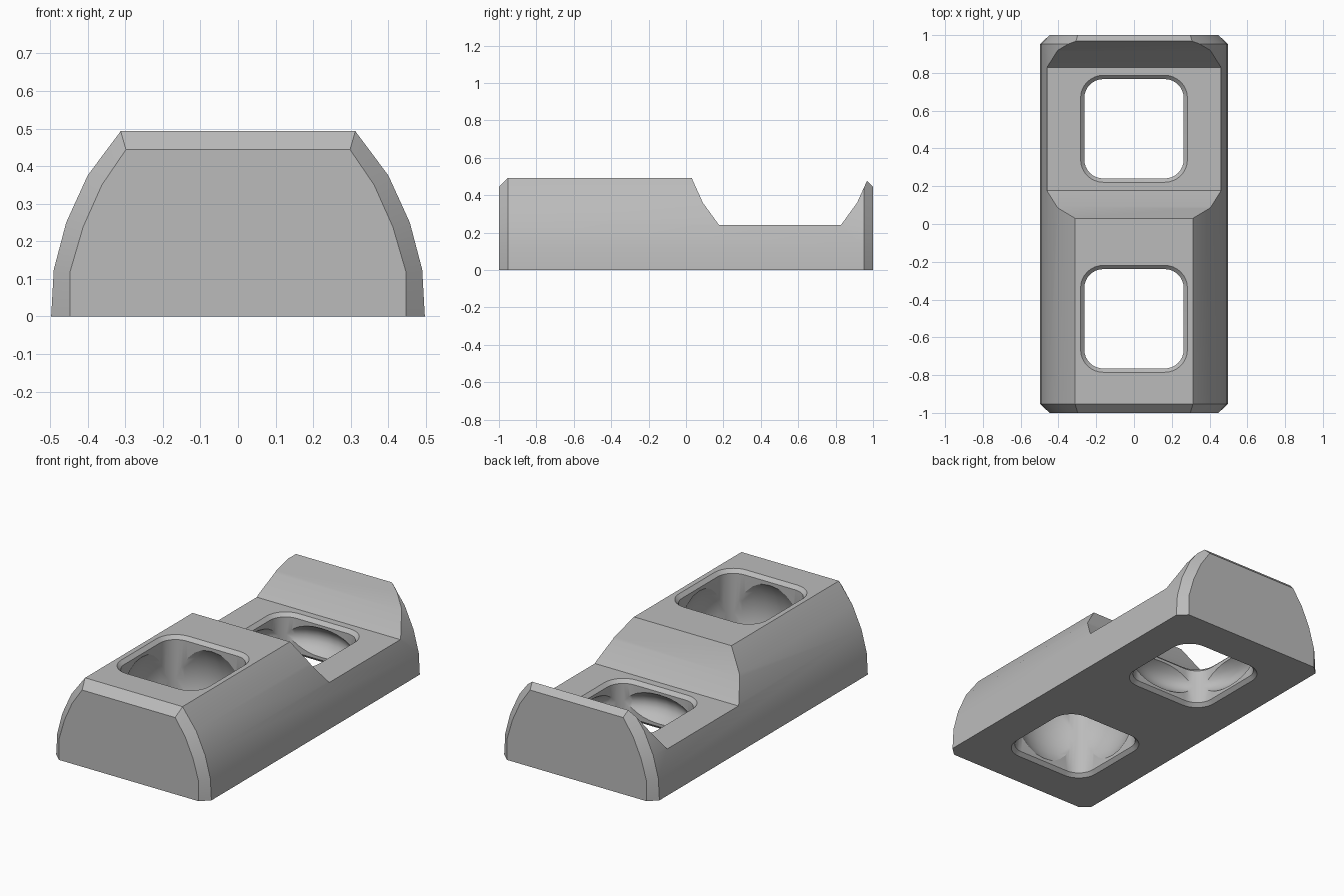
import bpy, bmesh, math
from mathutils import Matrix

if "Cube" in bpy.data.objects:
    bpy.data.objects.remove(bpy.data.objects["Cube"])

grey = bpy.data.materials.new("light grey")
grey.diffuse_color = (0.5, 0.5, 0.5, 1)
grey.use_nodes = True
grey.node_tree.nodes["Principled BSDF"].inputs["Base Color"].default_value = grey.diffuse_color


def make_object(name, bm):
    bmesh.ops.recalc_face_normals(bm, faces=bm.faces)
    mesh = bpy.data.meshes.new(name)
    bm.to_mesh(mesh)
    bm.free()
    mesh.materials.append(grey)
    obj = bpy.data.objects.new(name, mesh)
    bpy.context.collection.objects.link(obj)
    return obj


def loft(name, sections):
    """Skin a list of matching closed rings and cap both ends."""
    bm = bmesh.new()
    rings = [[bm.verts.new(p) for p in ring] for ring in sections]
    for a, b in zip(rings, rings[1:]):
        for i in range(len(a)):
            j = (i + 1) % len(a)
            bm.faces.new((a[i], a[j], b[j], b[i]))
    bm.faces.new(rings[0])
    bm.faces.new(rings[-1])
    return make_object(name, bm)


def cut(target, cutter):
    """Subtract a cutter and discard it."""
    mod = target.modifiers.new("cut", 'BOOLEAN')
    mod.operation = 'DIFFERENCE'
    mod.solver = 'EXACT'
    mod.object = cutter
    bpy.context.view_layer.objects.active = target
    bpy.ops.object.modifier_apply(modifier=mod.name)
    bpy.data.objects.remove(cutter)


def body_ring(half, y):
    pts = half + [(-x, z) for x, z in reversed(half)]
    return [(x, y, z) for x, z in pts]


def square_ring(half, radius, cy, z, steps=8):
    """Rounded square ring around (0, cy)."""
    pts = []
    for q, (sx, sy) in enumerate([(1, 1), (-1, 1), (-1, -1), (1, -1)]):
        for k in range(steps + 1):
            a = math.pi / 2 * (q + k / steps)
            pts.append((sx * (half - radius) + radius * math.cos(a),
                        cy + sy * (half - radius) + radius * math.sin(a), z))
    return pts


# Domed body with bevelled ends
full = [(0.497, 0), (0.49, 0.125), (0.457, 0.25), (0.40, 0.375), (0.312, 0.493)]
end = [(0.447, 0), (0.447, 0.118), (0.412, 0.238), (0.362, 0.35), (0.298, 0.444)]
body = loft("body", [body_ring(end, -1), body_ring(full, -0.953),
                     body_ring(full, 0.953), body_ring(end, 1)])

# Step cut across the rear half
step = [(0.005, 0.545), (0.03, 0.493), (0.09, 0.36), (0.177, 0.24),
        (0.828, 0.24), (0.915, 0.36), (0.975, 0.493), (1.0, 0.545)]
cut(body, loft("step_cutter", [[(x, y, z) for y, z in step] for x in (-0.7, 0.7)]))

# Two rounded square wells with bevelled rims and scooped inner walls
for cy, top in ((-0.502, 0.493), (0.504, 0.24)):
    levels = [(-0.01, 0.03), (0.02, 0), (top - 0.02, 0), (top + 0.01, 0.03)]
    cut(body, loft("well_cutter", [square_ring(0.263 + o, 0.1 + o, cy, z) for z, o in levels]))
    bm = bmesh.new()
    bmesh.ops.create_uvsphere(bm, u_segments=32, v_segments=16, radius=1)
    depth = 0.33 * (top / 2 - 0.035) / 0.2
    bmesh.ops.transform(bm, verts=bm.verts, matrix=Matrix.Translation((0, cy, top / 2))
                        @ Matrix.Diagonal((0.33, 0.33, depth, 1)))
    cut(body, make_object("scoop_cutter", bm))

# Smooth the curved sides, keep the creases
bpy.ops.object.select_all(action='DESELECT')
body.select_set(True)
bpy.context.view_layer.objects.active = body
bpy.ops.object.shade_smooth_by_angle(angle=math.radians(30))
